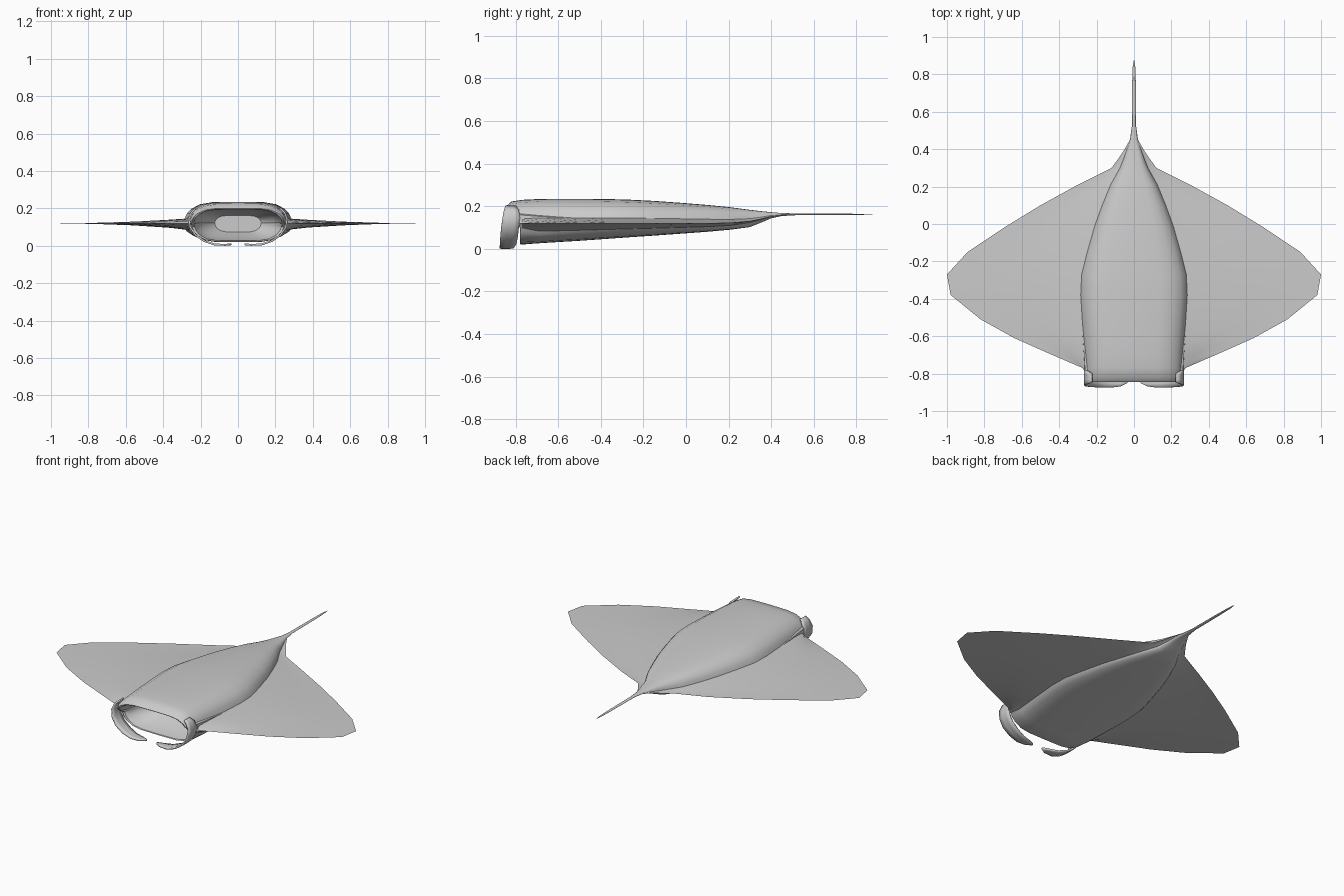
import bpy, bmesh

if "Cube" in bpy.data.objects:
    bpy.data.objects.remove(bpy.data.objects["Cube"])

grey = bpy.data.materials.new("ray grey")
grey.diffuse_color = (0.6, 0.6, 0.6, 1)
grey.use_nodes = True
grey.node_tree.nodes["Principled BSDF"].inputs["Base Color"].default_value = grey.diffuse_color


def make(name, rings, closed, caps=False):
    """Loft a list of point rings into a smooth-shaded object."""
    bm = bmesh.new()
    vs = [[bm.verts.new(p) for p in r] for r in rings]
    n = len(rings[0])
    for a, b in zip(vs, vs[1:]):
        for i in range(n if closed else n - 1):
            j = (i + 1) % n
            bm.faces.new((a[i], a[j], b[j], b[i]))
    if caps:
        bm.faces.new(vs[0])
        bm.faces.new(vs[-1])
    bmesh.ops.recalc_face_normals(bm, faces=bm.faces)
    me = bpy.data.meshes.new(name)
    bm.to_mesh(me)
    bm.free()
    me.materials.append(grey)
    ob = bpy.data.objects.new(name, me)
    bpy.context.collection.objects.link(ob)
    bpy.ops.object.select_all(action='DESELECT')
    bpy.context.view_layer.objects.active = ob
    ob.select_set(True)
    bpy.ops.object.shade_smooth_by_angle(angle=0.6)
    return ob


# Stations: y, body half width, wing reach, top z, bottom z, edge z
STATIONS = [
    (-.845, .245, .25, .200, .022, .12), (-.82, .255, .26, .222, .021, .12),
    (-.77, .258, .275, .230, .020, .12), (-.69, .263, .46, .234, .026, .12),
    (-.61, .270, .64, .235, .031, .12), (-.51, .277, .82, .235, .037, .12),
    (-.38, .285, .98, .234, .046, .12), (-.27, .28, 1.0, .231, .054, .12),
    (-.15, .25, .89, .225, .062, .12), (-.01, .21, .68, .215, .072, .12),
    (.10, .17, .50, .206, .080, .12), (.21, .125, .30, .195, .090, .122),
    (.30, .075, .12, .183, .102, .13), (.35, .055, .083, .177, .122, .14),
    (.40, .037, .05, .172, .143, .152), (.45, .018, .022, .168, .154, .16),
    (.52, .010, .012, .166, .158, .162), (.75, .008, .010, .165, .159, .162),
    (.84, .005, .007, .164, .160, .162), (.875, .001, .002, .163, .161, .162),
]
BODY = [(0, 1), (.5, .98), (.72, .86), (.88, .58), (.96, .3)]
WING = [0, .15, .4, .7]


def section(y, w, e, zt, zb, ze):
    up = .22 * (zt - ze)
    lo = min(.045, .4 * (ze - zb)) * min(1, .5 + (e - w) / .4)

    def half(z, h):
        pts = [(f * w, ze + h + (z - ze - h) * k) for f, k in BODY]
        return pts + [(w + f * (e - w), ze + h * (1 - f) ** 2) for f in WING]
    top, bot = half(zt, up), half(zb, -lo)
    right = top + [(e, ze)] + bot[::-1]
    loop = right + [(-x, z) for x, z in right[-2:0:-1]]

    def yy(z):  # lower jaw sits behind the upper lip
        if y > -.8:
            return y
        t = min(1, max(0, (z - .10) / .05))
        return y * t + (1 - t) * (-.775 + (y + .82) * .2)
    return [(x, yy(z), z) for x, z in loop]


rings = [section(*s) for s in STATIONS]


# Mouth cavity continues inward from the front lip
def inner(s, dy, back=None):
    return [(x * s, y + dy if back is None else back, .125 + (z - .125) * s)
            for x, y, z in rings[0]]


mouth = [inner(.5, 0, -.62), inner(.78, 0, -.69), inner(.92, .025), inner(.95, .003)]
make("ray_body", mouth + rings, True, True)

# Curled head fins: x, z, front y, back y
FIN = [(.225, .20, -.848, -.80), (.248, .18, -.855, -.785), (.262, .145, -.862, -.78),
       (.256, .10, -.868, -.785), (.228, .058, -.872, -.79), (.18, .025, -.874, -.797),
       (.125, .007, -.875, -.81), (.07, .005, -.868, -.825), (.035, .008, -.85, -.842)]
for side, label in ((1, "right"), (-1, "left")):
    fin = [[(side * x, a + (b - a) * t, z) for t in (0, .33, .67, 1)] for x, z, a, b in FIN]
    ob = make("head_fin_" + label, fin, False)
    sol = ob.modifiers.new("thickness", 'SOLIDIFY')
    sol.thickness = .01
    sol.offset = 0

# Thin crease running back from each head fin along the body
RIDGE = [(-.83, .258, .135, .175), (-.70, .267, .125, .165),
         (-.50, .281, .125, .154), (-.31, .293, .125, .142)]
for side, label in ((1, "right"), (-1, "left")):
    ridge = [[(side * (x - .022), y, hi - .002), (side * x, y, hi - .012), (side * (x + .002), y, lo)]
             for y, x, lo, hi in RIDGE]
    make("fin_crease_" + label, ridge, False)
